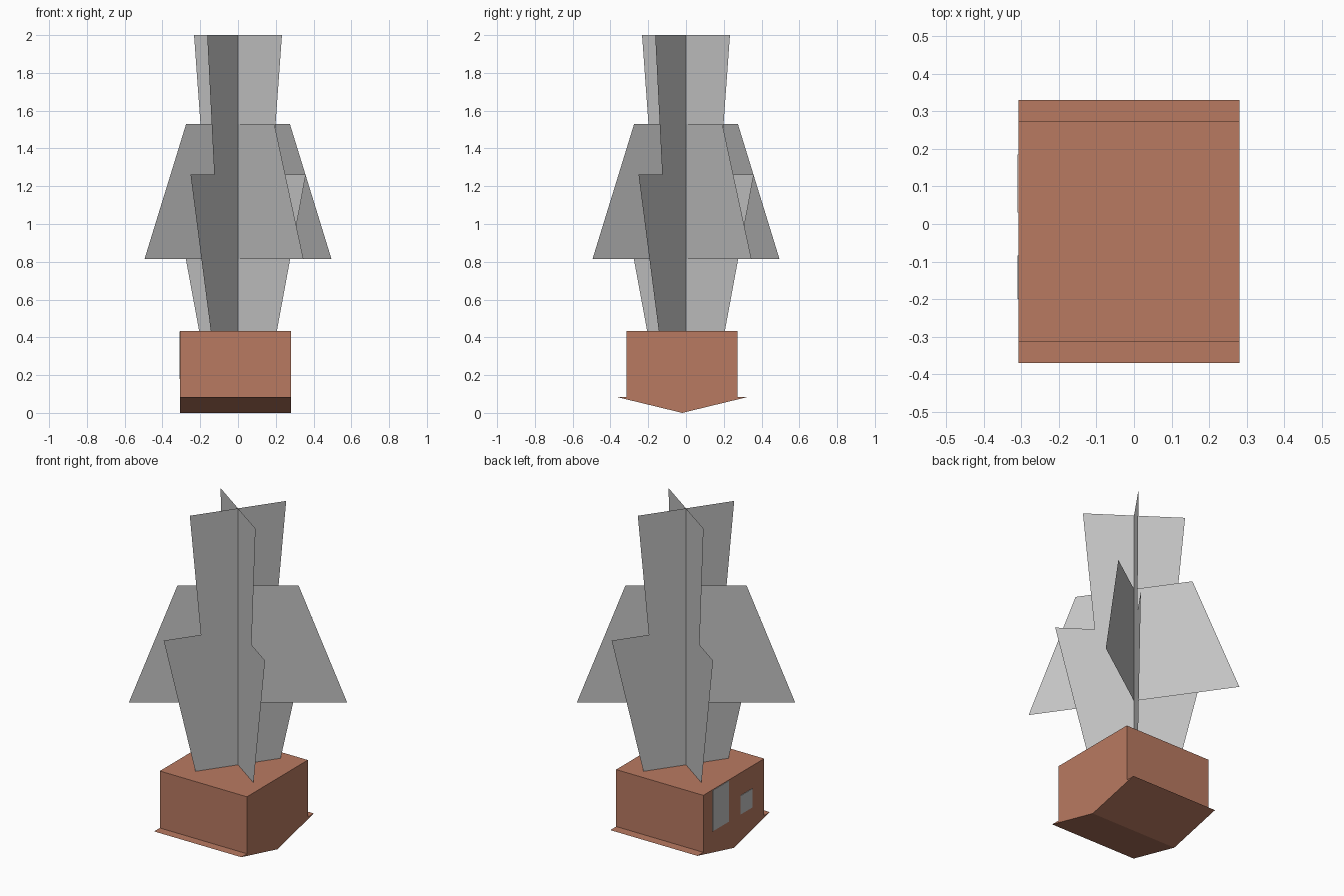
import bpy, bmesh, math
from mathutils import Matrix

old = bpy.data.objects.get("Cube")
if old:
    bpy.data.objects.remove(old, do_unlink=True)


def material(name, rgb):
    m = bpy.data.materials.new(name)
    m.use_nodes = True
    color = (*rgb, 1)
    m.diffuse_color = color
    bsdf = next(n for n in m.node_tree.nodes if n.type == 'BSDF_PRINCIPLED')
    bsdf.inputs["Base Color"].default_value = color
    return m


grey = material("light_grey", (0.546, 0.546, 0.546))
brick = material("brick_brown", (0.485, 0.194, 0.12))


def finish(name, bm, mat):
    mesh = bpy.data.meshes.new(name)
    bm.to_mesh(mesh)
    bm.free()
    mesh.materials.append(mat)
    obj = bpy.data.objects.new(name, mesh)
    bpy.context.collection.objects.link(obj)
    return obj


def box(name, lo, hi, mat):
    bm = bmesh.new()
    bmesh.ops.create_cube(bm, size=1)
    for v in bm.verts:
        v.co = [l + (c + 0.5) * (h - l) for c, l, h in zip(v.co, lo, hi)]
    return finish(name, bm, mat)


def panel(name, half_profile, degrees):
    """Thin upright sheet: half outline mirrored about the vertical axis."""
    outline = half_profile + [(-w, z) for w, z in reversed(half_profile)]
    bm = bmesh.new()
    bm.faces.new([bm.verts.new((w, 0, z)) for w, z in outline])
    bm.transform(Matrix.Rotation(math.radians(degrees), 4, 'Z'))
    return finish(name, bm, grey)


# House body
X0, X1, EAVE, TOP = -0.308, 0.281, 0.085, 0.433
box("house_walls", (X0, -0.315, EAVE), (X1, 0.273, TOP), brick)

# Downward-pointing gable roof, a triangular prism
bm = bmesh.new()
section = [(-0.37, EAVE), (-0.02, 0.0), (0.33, EAVE)]
tri = bm.faces.new([bm.verts.new((X0, y, z)) for y, z in section])
ext = bmesh.ops.extrude_face_region(bm, geom=[tri])
bmesh.ops.translate(bm, vec=(X1 - X0, 0, 0),
                    verts=[g for g in ext["geom"] if isinstance(g, bmesh.types.BMVert)])
bmesh.ops.recalc_face_normals(bm, faces=bm.faces)
finish("house_roof", bm, brick)

# Door and window plates on the gable wall
box("door", (X0 - 0.003, 0.031, 0.18), (X0 + 0.002, 0.185, 0.43), grey)
box("window", (X0 - 0.003, -0.2, 0.18), (X0 + 0.002, -0.084, 0.295), grey)

# Crossed sheets: stepped tall pair and flared short pair
stepped = [(0.251, TOP), (0.438, 1.262), (0.219, 1.262), (0.284, 2.0)]
flared = [(0.604, 0.815), (0.335, 1.53)]
for i in range(2):
    panel(f"tall_sheet_{i + 1}", stepped, -35 + 90 * i)
    panel(f"flared_sheet_{i + 1}", flared, 35 - 90 * i)
